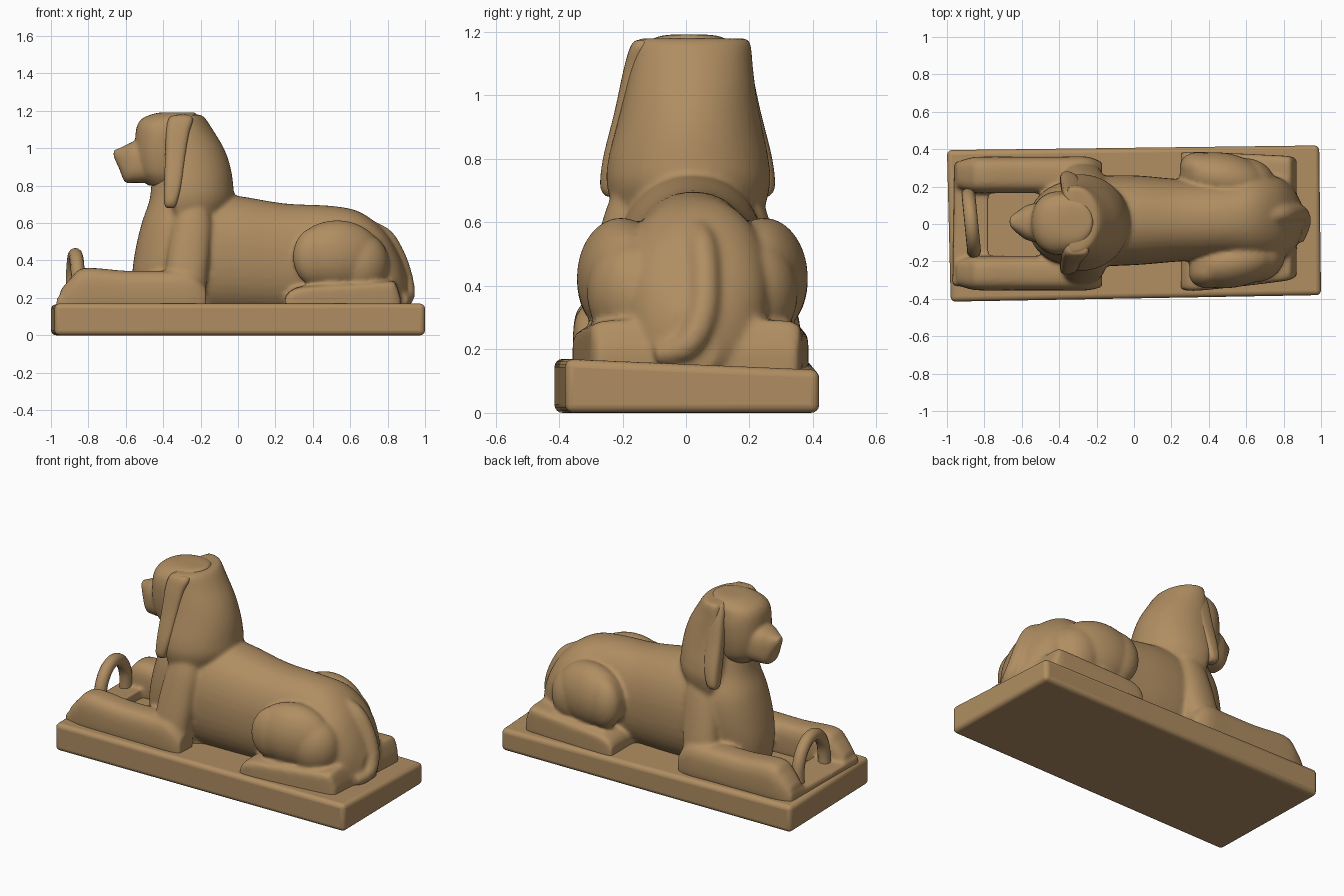
import bpy, bmesh, math
from mathutils import Matrix

if "Cube" in bpy.data.objects:
    bpy.data.objects.remove(bpy.data.objects["Cube"])

stone = bpy.data.materials.new("tan_stone")
stone.diffuse_color = (0.434, 0.27, 0.122, 1)
stone.use_nodes = True
stone.node_tree.nodes["Principled BSDF"].inputs["Base Color"].default_value = stone.diffuse_color


def finish(bm, name):
    bmesh.ops.recalc_face_normals(bm, faces=bm.faces[:])
    me = bpy.data.meshes.new(name)
    bm.to_mesh(me)
    bm.free()
    me.materials.append(stone)
    ob = bpy.data.objects.new(name, me)
    bpy.context.collection.objects.link(ob)
    return ob


def shade(ob, angle):
    bpy.ops.object.select_all(action='DESELECT')
    ob.select_set(True)
    bpy.context.view_layer.objects.active = ob
    bpy.ops.object.shade_smooth_by_angle(angle=math.radians(angle))


def blend(ob, voxel, iterations):
    """Fuse the overlapping volumes of one part and soften the seams."""
    m = ob.modifiers.new("fuse", 'REMESH')
    m.mode, m.voxel_size, m.use_smooth_shade = 'VOXEL', voxel, True
    s = ob.modifiers.new("soften", 'SMOOTH')
    s.factor, s.iterations = 0.5, iterations


def catmull(p, steps=5):
    out = []
    for i in range(len(p) - 1):
        a, b, c, d = p[max(i - 1, 0)], p[i], p[i + 1], p[min(i + 2, len(p) - 1)]
        for k in range(steps):
            t = k / steps
            out.append([y + 0.5 * t * (z - x + t * (2 * x - 5 * y + 4 * z - w + t * (3 * (y - z) + w - x)))
                        for x, y, z, w in zip(a, b, c, d)])
    return out + [list(p[-1])]


def loft(bm, axis, sections, n=2.2, n_front=None, split=0.5, sides=40):
    """Sections are (position, a min, a max, b min, b max); a,b = y,z along x or x,y along z."""
    rings = []
    for t, a0, a1, b0, b1 in catmull(sections):
        ca, cb, rb = a0 + split * (a1 - a0), (b0 + b1) / 2, (b1 - b0) / 2
        ring = []
        for i in range(sides):
            th = 2 * math.pi * i / sides
            c, s = math.cos(th), math.sin(th)
            e = 2 / (n if c > 0 else (n_front or n))
            ra = a1 - ca if c > 0 else ca - a0
            a = ca + ra * math.copysign(abs(c) ** e, c)
            b = cb + rb * math.copysign(abs(s) ** e, s)
            ring.append(bm.verts.new((t, a, b) if axis == 'x' else (a, b, t)))
        rings.append(ring)
    for r, q in zip(rings, rings[1:]):
        for i in range(sides):
            j = (i + 1) % sides
            bm.faces.new((r[i], r[j], q[j], q[i]))
    bm.faces.new(rings[0])
    bm.faces.new(rings[-1])


def ellipsoid(bm, centre, radii, turn=0):
    m = Matrix.Translation(centre) @ Matrix.Rotation(math.radians(turn), 4, 'Z') @ Matrix.Diagonal((*radii, 1))
    bmesh.ops.create_uvsphere(bm, u_segments=32, v_segments=20, radius=1, matrix=m)


def prism(bm, corners, z0, tops):
    lo = [bm.verts.new((x, y, z0)) for x, y in corners]
    hi = [bm.verts.new((x, y, z)) for (x, y), z in zip(corners, tops)]
    bm.faces.new(lo)
    bm.faces.new(hi)
    for i in range(4):
        j = (i + 1) % 4
        bm.faces.new((lo[i], lo[j], hi[j], hi[i]))


def tube(bm, points, radius, sides=14):
    """Round tube along (x, y, z, thickness) points."""
    path = catmull(points)
    me = bpy.data.curves.new("path", 'CURVE')
    me.dimensions, me.bevel_depth, me.bevel_resolution, me.use_fill_caps = '3D', radius, 4, True
    sp = me.splines.new('POLY')
    sp.points.add(len(path) - 1)
    for p, co in zip(sp.points, path):
        p.co, p.radius = (*co[:3], 1), co[3]
    ob = bpy.data.objects.new("path", me)
    bpy.context.collection.objects.link(ob)
    mesh = bpy.data.meshes.new_from_object(ob.evaluated_get(bpy.context.evaluated_depsgraph_get()))
    bm.from_mesh(mesh)
    bmesh.ops.remove_doubles(bm, verts=bm.verts[:], dist=1e-5)
    bpy.data.objects.remove(ob)
    bpy.data.meshes.remove(mesh)


# Plinth, slightly skewed and worn
bm = bmesh.new()
prism(bm, [(-0.98, -0.415), (1, -0.38), (0.99, 0.42), (-1, 0.395)], 0, [0.17, 0.17, 0.135, 0.165])
base = finish(bm, "plinth")
bv = base.modifiers.new("worn_edges", 'BEVEL')
bv.width, bv.segments = 0.026, 4
shade(base, 40)

# Tail curling down the rump (fused into the body)
bm = bmesh.new()
tube(bm, [(0.66, 0.03, 0.6, 0.7), (0.78, 0.05, 0.53, 1), (0.85, 0.06, 0.42, 1), (0.89, 0.05, 0.3, 1),
          (0.9, 0.0, 0.21, 0.95), (0.87, -0.09, 0.185, 0.8)], 0.048)

# Reclining body: torso, chest and the back of the headdress flowing into the shoulders
loft(bm, 'x', [(-0.4, -0.17, 0.18, 0.1, 0.74), (-0.2, -0.22, 0.25, 0.1, 0.76), (0, -0.22, 0.26, 0.1, 0.745),
               (0.25, -0.2, 0.24, 0.1, 0.705), (0.5, -0.19, 0.24, 0.1, 0.692), (0.65, -0.2, 0.27, 0.1, 0.66),
               (0.77, -0.19, 0.25, 0.1, 0.57), (0.85, -0.14, 0.19, 0.1, 0.45), (0.9, -0.06, 0.1, 0.12, 0.33)])
loft(bm, 'z', [(0.1, -0.54, -0.1, -0.19, 0.19), (0.3, -0.565, -0.1, -0.21, 0.21), (0.45, -0.55, -0.08, -0.22, 0.23),
               (0.6, -0.515, -0.06, -0.21, 0.23), (0.74, -0.47, -0.08, -0.17, 0.18), (0.92, -0.46, -0.12, -0.13, 0.14)])
hood = [(0.52, -0.34, -0.12, -0.2, 0.2), (0.62, -0.35, -0.07, -0.225, 0.24), (0.72, -0.37, -0.025, -0.25, 0.265),
        (0.8, -0.375, -0.025, -0.245, 0.26), (0.9, -0.375, -0.04, -0.22, 0.24), (1.0, -0.37, -0.075, -0.195, 0.222),
        (1.1, -0.37, -0.135, -0.175, 0.21), (1.16, -0.365, -0.175, -0.165, 0.205), (1.18, -0.35, -0.2, -0.15, 0.195)]
loft(bm, 'z', hood, n=2, n_front=4, split=0.25)

# Haunches with knee and hind slope
for s, dx, dy in ((-1, 0, 0), (1, -0.05, 0.04)):
    ellipsoid(bm, (0.53 + dx, s * 0.205 + dy, 0.425), (0.24, 0.135, 0.19), -s * 10)
    ellipsoid(bm, (0.42 + dx, s * 0.245 + dy, 0.42), (0.13, 0.095, 0.16), -s * 20)
    ellipsoid(bm, (0.66 + dx, s * 0.18 + dy, 0.38), (0.15, 0.13, 0.17), -s * 20)
# Hind feet and front ledge
loft(bm, 'x', [(0.25, -0.345, 0.38, 0.1, 0.2), (0.28, -0.355, 0.385, 0.1, 0.24), (0.36, -0.355, 0.385, 0.1, 0.265),
               (0.6, -0.33, 0.375, 0.1, 0.28), (0.8, -0.305, 0.365, 0.1, 0.292), (0.84, -0.295, 0.36, 0.1, 0.285),
               (0.87, -0.28, 0.35, 0.1, 0.2)], n=9, sides=80)
prism(bm, [(-0.97, -0.33), (-0.78, -0.34), (-0.78, 0.34), (-0.96, 0.33)], 0.1, [0.2, 0.22, 0.22, 0.2])
# Forelegs and upper arms
for s in (-1, 1):
    near, far = (0.17, 0.355) if s < 0 else (0.165, 0.36)
    y0, y1 = sorted((s * near, s * far))
    loft(bm, 'x', [(-0.95, y0 + 0.03, y1 - 0.03, 0.1, 0.24), (-0.89, y0 + 0.01, y1 - 0.01, 0.1, 0.31),
                   (-0.82, y0, y1, 0.1, 0.36), (-0.6, y0, y1, 0.1, 0.345), (-0.4, y0, y1, 0.1, 0.345),
                   (-0.25, y0, y1, 0.1, 0.34), (-0.17, y0 + 0.02, y1 - 0.03, 0.1, 0.26)], n=3)
    arm = [(0.12, -0.4, -0.18, 0.17, 0.33), (0.3, -0.39, -0.165, 0.16, 0.325), (0.45, -0.375, -0.15, 0.14, 0.3),
           (0.6, -0.35, -0.14, 0.1, 0.265), (0.7, -0.32, -0.16, 0.08, 0.23)]
    loft(bm, 'z', [(z, a, b, *sorted((s * c, s * d))) for z, a, b, c, d in arm], n=2.2)
blend(finish(bm, "reclining_body"), 0.0115, 9)

# Head with muzzle
bm = bmesh.new()
loft(bm, 'z', [(0.8, -0.48, -0.25, -0.1, 0.11), (0.86, -0.53, -0.25, -0.14, 0.15), (0.95, -0.55, -0.25, -0.16, 0.17),
               (1.05, -0.55, -0.25, -0.165, 0.175), (1.12, -0.54, -0.25, -0.155, 0.165), (1.16, -0.51, -0.22, -0.13, 0.15),
               (1.185, -0.45, -0.22, -0.09, 0.11), (1.192, -0.4, -0.24, -0.04, 0.06)])
loft(bm, 'x', [(-0.665, -0.01, 0.035, 0.955, 0.99), (-0.635, -0.04, 0.06, 0.89, 1.0), (-0.605, -0.065, 0.08, 0.82, 1.015),
               (-0.56, -0.09, 0.105, 0.815, 1.035), (-0.42, -0.12, 0.13, 0.815, 1.08)], n=2.6)
blend(finish(bm, "head"), 0.01, 5)

# Side lappets of the headdress, hanging in front of the shoulders
for s, side in ((-1, "near"), (1, "far")):
    bm = bmesh.new()
    o = 0.01 if s > 0 else 0
    flap = [(0.68, -0.385, -0.34, 0.2, 0.25), (0.71, -0.395, -0.325, 0.19, 0.27), (0.8, -0.395, -0.3, 0.17, 0.262),
            (0.95, -0.39, -0.28, 0.14, 0.225), (1.08, -0.385, -0.26, 0.12, 0.197), (1.15, -0.375, -0.24, 0.1, 0.177),
            (1.175, -0.355, -0.25, 0.1, 0.16)]
    loft(bm, 'z', [(z, a, b, *sorted((s * (c + o), s * (d + o)))) for z, a, b, c, d in flap], n=3)
    blend(finish(bm, side + "_lappet"), 0.009, 4)

# Arched loop between the paws
bm = bmesh.new()
arch = [(-0.89, 0.155, 0.15, 1)]
for i in range(9):
    t = math.pi * i / 8
    arch.append((-0.87 - 0.015 * math.cos(t), 0.005 + 0.15 * math.cos(t), 0.25 + 0.18 * math.sin(t), 1))
tube(bm, arch + [(-0.86, -0.145, 0.15, 1)], 0.037)
shade(finish(bm, "paw_loop"), 50)
